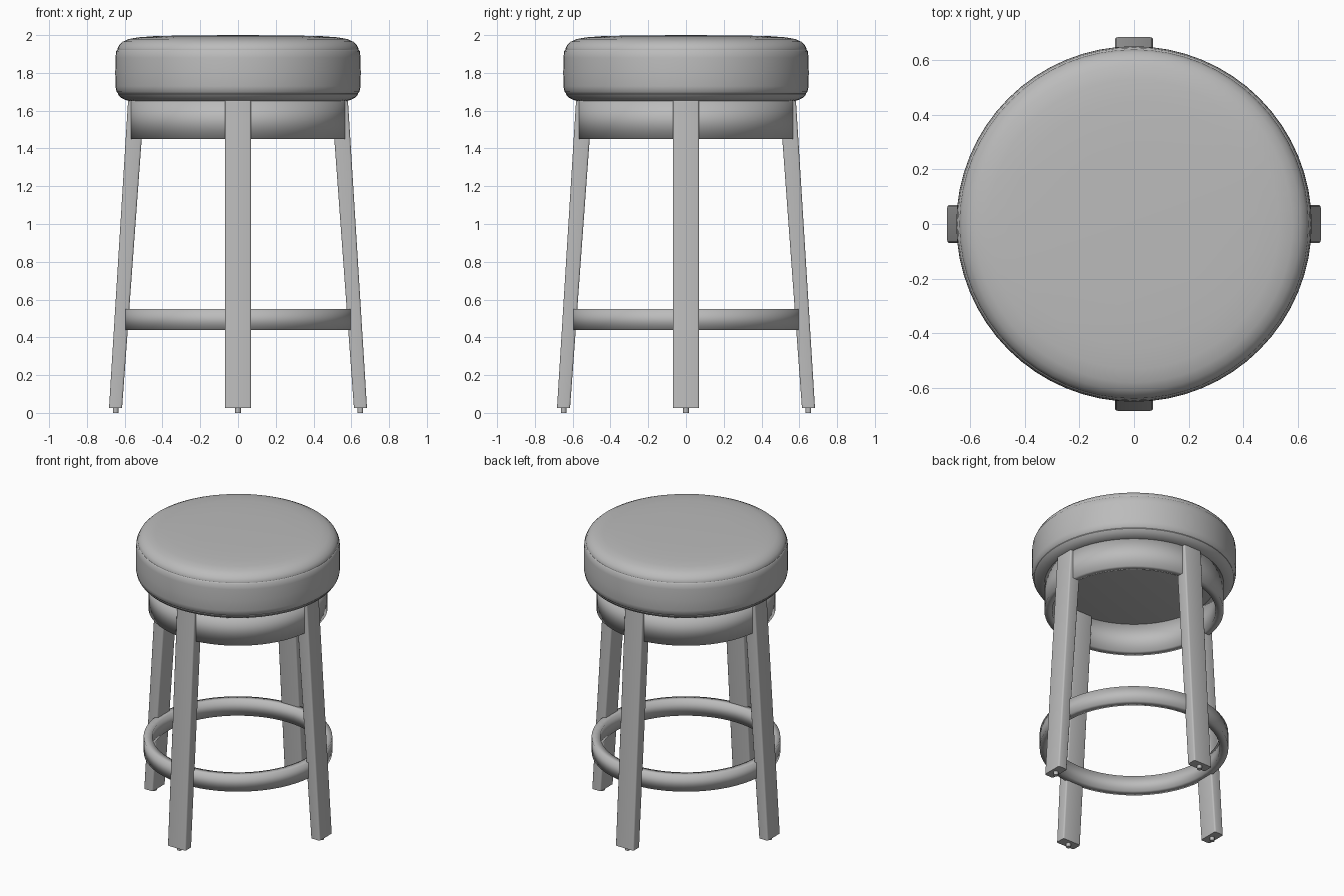
import bpy, bmesh, math
from mathutils import Matrix

if "Cube" in bpy.data.objects:
    bpy.data.objects.remove(bpy.data.objects["Cube"])

grey = bpy.data.materials.new("soft_grey")
grey.diffuse_color = (0.5, 0.5, 0.5, 1)
grey.use_nodes = True
grey.node_tree.nodes["Principled BSDF"].inputs["Base Color"].default_value = grey.diffuse_color


def finish(name, bm, angle=None):
    bmesh.ops.recalc_face_normals(bm, faces=bm.faces)
    mesh = bpy.data.meshes.new(name)
    bm.to_mesh(mesh)
    bm.free()
    mesh.materials.append(grey)
    ob = bpy.data.objects.new(name, mesh)
    bpy.context.collection.objects.link(ob)
    bpy.ops.object.select_all(action='DESELECT')
    ob.select_set(True)
    bpy.context.view_layer.objects.active = ob
    if angle is None:
        bpy.ops.object.shade_smooth()
    else:
        bpy.ops.object.shade_smooth_by_angle(angle=math.radians(angle))
    return ob


def lathe(name, profile, closed=False, segments=64, angle=None):
    """Spin (radius, z) points around the z axis."""
    bm = bmesh.new()
    vs = [bm.verts.new((r, 0, z)) for r, z in profile]
    es = [bm.edges.new(p) for p in zip(vs, vs[1:])]
    if closed:
        es.append(bm.edges.new((vs[-1], vs[0])))
    bmesh.ops.spin(bm, geom=vs + es, cent=(0, 0, 0), axis=(0, 0, 1),
                   angle=math.tau, steps=segments)
    bmesh.ops.remove_doubles(bm, verts=bm.verts, dist=1e-4)
    return finish(name, bm, angle)


def ring(name, r_in, r_out, z0, z1):
    """Band with a square section and soft shading."""
    return lathe(name, [(r_in, z0), (r_out, z0), (r_out, z1), (r_in, z1)], True)


# Padded cushion with fine seams near its top and bottom edges
lathe("seat_cushion", [
    (0, 1.65), (0.57, 1.65), (0.595, 1.656), (0.622, 1.67), (0.636, 1.687),
    (0.635, 1.692), (0.643, 1.70), (0.649, 1.73), (0.65, 1.80), (0.649, 1.88),
    (0.645, 1.915), (0.639, 1.922), (0.639, 1.928), (0.629, 1.947),
    (0.61, 1.965), (0.58, 1.979), (0.53, 1.988), (0.45, 1.994),
    (0.30, 1.998), (0, 2.0)], angle=40)

# Apron under the seat and foot ring
ring("seat_apron", 0.52, 0.57, 1.45, 1.655)
ring("foot_ring", 0.545, 0.60, 0.44, 0.55)

# Four splayed, tapering legs with small glides
for i, side in enumerate(("right", "back", "left", "front")):
    turn = Matrix.Rotation(i * math.pi / 2, 4, 'Z')
    bm = bmesh.new()
    bmesh.ops.create_cube(bm, size=1)
    for v in bm.verts:
        top, outer = v.co.z > 0, v.co.x > 0
        v.co.x = (0.582 if outer else 0.495) if top else (0.683 if outer else 0.614)
        v.co.y *= 0.14
        v.co.z = 1.655 if top else 0.025
    long_edges = [e for e in bm.edges
                  if abs(e.verts[0].co.z - e.verts[1].co.z) > 1]
    bmesh.ops.bevel(bm, geom=long_edges, offset=0.01, segments=3,
                    profile=0.5, affect='EDGES')
    bm.transform(turn)
    finish(side + "_leg", bm, 40)

    bm = bmesh.new()
    bmesh.ops.create_cone(bm, cap_ends=True, segments=16, radius1=0.015,
                          radius2=0.015, depth=0.03)
    bm.transform(turn @ Matrix.Translation((0.648, 0, 0.015)))
    finish(side + "_glide", bm, 40)
